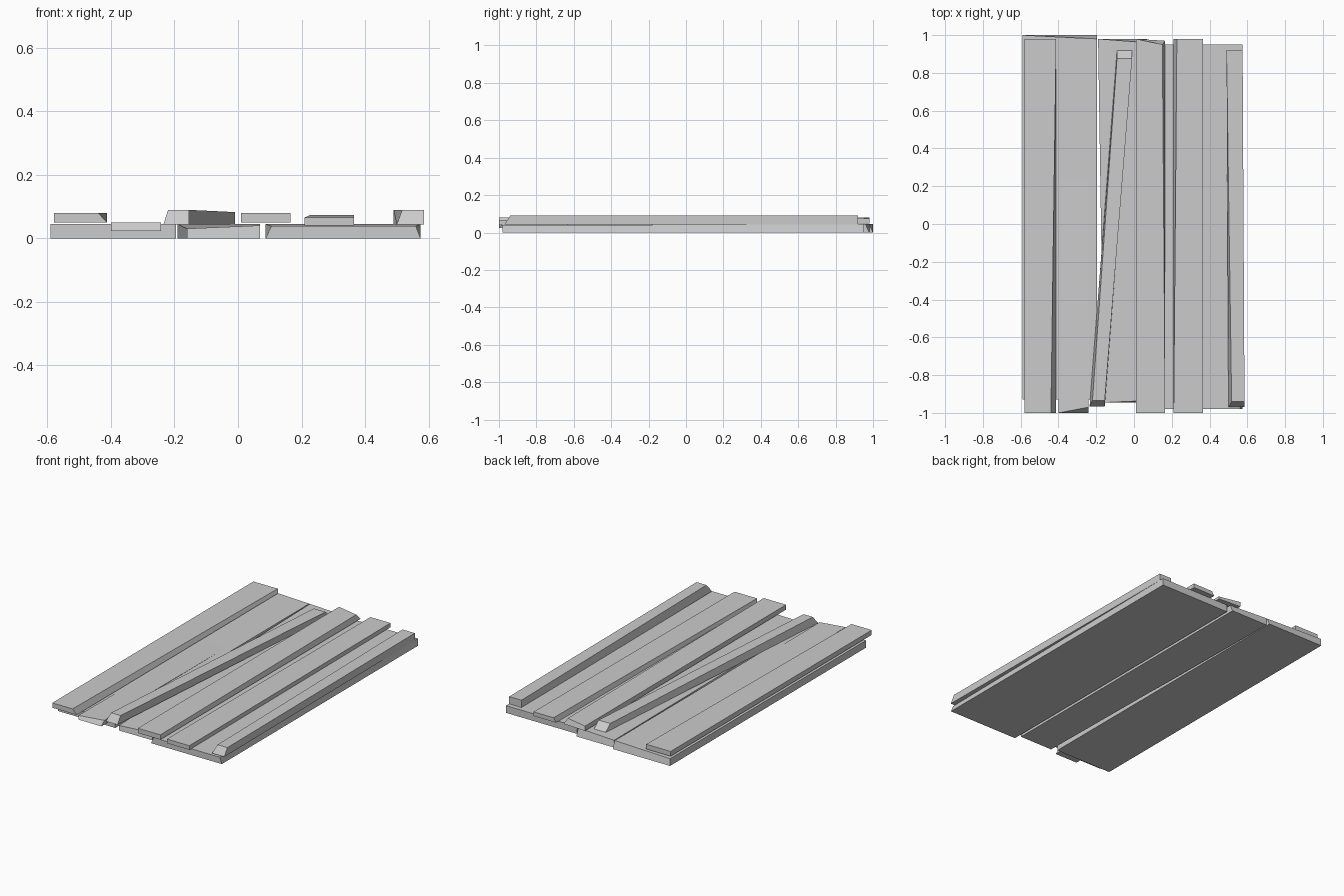
import bpy
import bmesh
from mathutils import Vector

cube = bpy.data.objects.get("Cube")
if cube:
    bpy.data.objects.remove(cube, do_unlink=True)

# One flat grey for every board
grey = bpy.data.materials.new("weathered_grey")
grey.use_nodes = True
colour = (0.6, 0.6, 0.6, 1)
grey.diffuse_color = colour
grey.node_tree.nodes["Principled BSDF"].inputs["Base Color"].default_value = colour


def plank(name, x, y, z, **nudges):
    """Box board; nudges move corners matching letters.
    f/b = front/back, l/r = low/high x side, t/u = top/underside."""
    bm = bmesh.new()
    bmesh.ops.create_cube(bm, size=1)
    for v in bm.verts:
        tags = ("b" if v.co.y > 0 else "f") + ("r" if v.co.x > 0 else "l") \
            + ("t" if v.co.z > 0 else "u")
        v.co = Vector([pair[c > 0] for pair, c in zip((x, y, z), v.co)])
        for key, offset in nudges.items():
            if set(key) <= set(tags):
                v.co += Vector(offset)
    bmesh.ops.recalc_face_normals(bm, faces=bm.faces)
    mesh = bpy.data.meshes.new(name)
    bm.to_mesh(mesh)
    bm.free()
    mesh.materials.append(grey)
    obj = bpy.data.objects.new(name, mesh)
    bpy.context.scene.collection.objects.link(obj)


# Bottom layer: three wide boards with uneven ends
plank("base_board_right", (-0.59, -0.195), (-0.93, 1), (0, 0.045),
      brt=(0, -0.02, 0))
plank("base_board_middle", (-0.19, 0.07), (-0.945, 0.98), (0, 0.045),
      fl=(0.03, 0, 0), flt=(0, 0, -0.014), frt=(0, 0.01, -0.004),
      brt=(0, -0.02, 0))
plank("base_board_left", (0.087, 0.575), (-0.98, 0.95), (0, 0.045),
      ft=(0, 0, -0.006), flt=(0.018, 0, 0), frt=(-0.015, 0, 0))

# Top layer: narrow boards with worn corners
plank("top_board_outer", (-0.58, -0.412), (-1, 0.98), (0.05, 0.08),
      frt=(-0.028, 0, 0))
plank("top_board_sunken", (-0.4, -0.242), (-1, 0.98), (0.024, 0.05),
      b=(0, 0, -0.008), frt=(0, 0.03, 0))
plank("top_board_centre", (0.01, 0.165), (-1, 0.98), (0.05, 0.08),
      brt=(-0.015, -0.03, 0), bru=(0, -0.01, 0))
plank("top_board_inner", (0.21, 0.365), (-1, 0.98), (0.04, 0.066),
      b=(0, 0, 0.008), blt=(0.017, 0, 0))

# Raised battens: one laid diagonally, one along the edge
plank("diagonal_batten", (-0.235, -0.155), (-0.965, 0.92), (0.044, 0.09),
      b=(0.145, 0, 0), flt=(0.015, 0, 0), ft=(0, 0.03, 0),
      bt=(0, -0.045, -0.007))
plank("edge_batten", (0.5, 0.585), (-0.97, 0.92), (0.044, 0.09),
      b=(-0.01, 0, 0), ft=(0, 0.03, 0), flt=(0.017, 0, 0))
